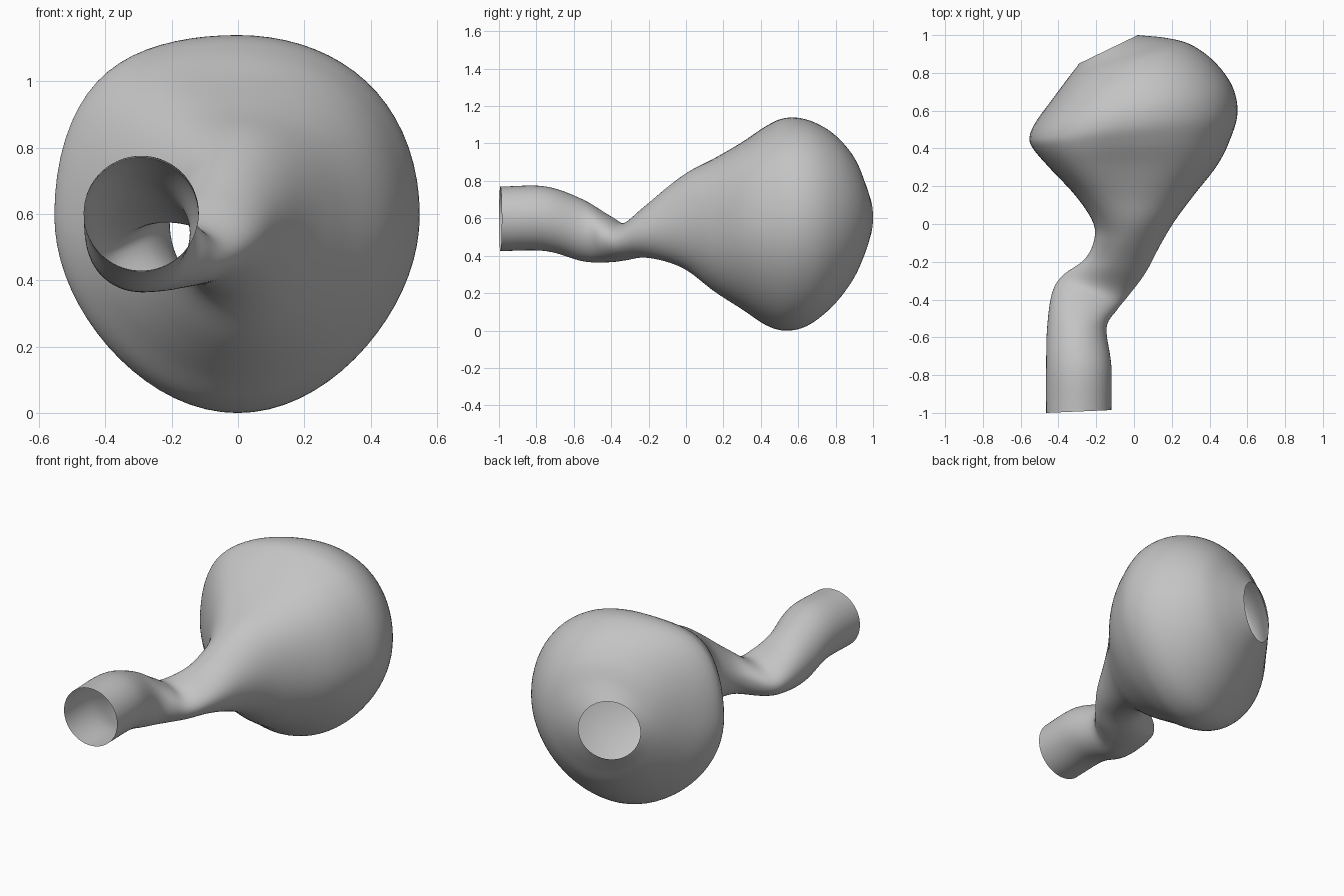
import bpy
import bmesh
import math
from mathutils import Vector

default_cube = bpy.data.objects.get("Cube")
if default_cube:
    bpy.data.objects.remove(default_cube, do_unlink=True)

SIDES = 72
STEPS = 6

# Cross-sections from the tube mouth, through the pinched neck, to the far opening:
# left edge x, y, right edge x, y, bottom z, top z, fullness of the upper shoulder
SECTIONS = [Vector(section) for section in (
    (-.465, -1, -.12, -.985, .425, .77, 0),
    (-.465, -.75, -.12, -.75, .425, .77, 0),
    (-.46, -.55, -.145, -.55, .37, .7, 0),
    (-.435, -.37, -.09, -.455, .365, .615, 0),
    (-.38, -.275, -.03, -.38, .375, .575, -.1),
    (-.26, -.185, .06, -.26, .39, .66, -.2),
    (-.21, -.08, .14, -.11, .365, .77, -.1),
    (-.22, .015, .215, .015, .315, .85, .1),
    (-.31, .15, .315, .15, .21, .92, .35),
    (-.45, .3, .44, .31, .11, 1.01, .5),
    (-.535, .4, .51, .45, .03, 1.09, .4),
    (-.553, .46, .548, .59, 0, 1.135, .27),
    (-.52, .54, .52, .73, .02, 1.13, .2),
    (-.44, .65, .425, .86, .11, 1.07, .15),
    (-.37, .745, .3, .95, .23, .97, .1),
    (-.32, .81, .17, .985, .34, .86, 0),
    (-.29, .85, .02, 1, .43, .78, 0),
)]


def smooth_sections(keys, steps):
    """Pass a smooth spline through the key cross-sections."""
    padded = [keys[0] * 2 - keys[1], *keys, keys[-1] * 2 - keys[-2]]
    result = []
    for before, start, end, after in zip(padded, padded[1:], padded[2:], padded[3:]):
        for step in range(steps):
            t = step / steps
            slope_in, slope_out = (end - before) / 2, (after - start) / 2
            ease = t * t * (3 - 2 * t)
            result.append(start.lerp(end, ease)
                          + slope_in * (t * (1 - t) ** 2)
                          - slope_out * (t * t * (1 - t)))
    result.append(keys[-1])
    return result


def section_points(section):
    """Oval ring with a fuller upper left, egg-shaped where the bulb is wide."""
    lx, ly, rx, ry, bottom, top, shoulder = section
    left, right = Vector((lx, ly, 0)), Vector((rx, ry, 0))
    centre, across = (left + right) / 2, (right - left) / 2
    egg = min(1, max(0, (across.length - .2) / .35))
    middle = (bottom + top) / 2 + .03 * egg
    for side in range(SIDES):
        angle = math.tau * side / SIDES
        c, s = math.cos(angle), math.sin(angle)
        if s > 0:
            fullness = shoulder if c < 0 else shoulder * .4
            height = (top - middle) * s * (1 + fullness * c * c)
        else:
            height = (middle - bottom) * s * (1 - .12 * egg * c * c)
        yield centre + across * c + Vector((0, 0, middle + height))


# Open thin-walled vessel skin
bm = bmesh.new()
rings = [[bm.verts.new(point) for point in section_points(section)]
         for section in smooth_sections(SECTIONS, STEPS)]
for ring, following in zip(rings, rings[1:]):
    for side in range(SIDES):
        after = (side + 1) % SIDES
        bm.faces.new((ring[side], following[side], following[after], ring[after]))
mesh = bpy.data.meshes.new("bulging_tube")
bm.to_mesh(mesh)
bm.free()

tube = bpy.data.objects.new("bulging_tube", mesh)
bpy.context.collection.objects.link(tube)

# Plain grey surface
grey = bpy.data.materials.new("neutral_grey")
grey.use_nodes = True
colour = (.55, .55, .55, 1)
grey.diffuse_color = colour
for node in grey.node_tree.nodes:
    if node.type == "BSDF_PRINCIPLED":
        node.inputs["Base Color"].default_value = colour
mesh.materials.append(grey)
mesh.shade_smooth()
